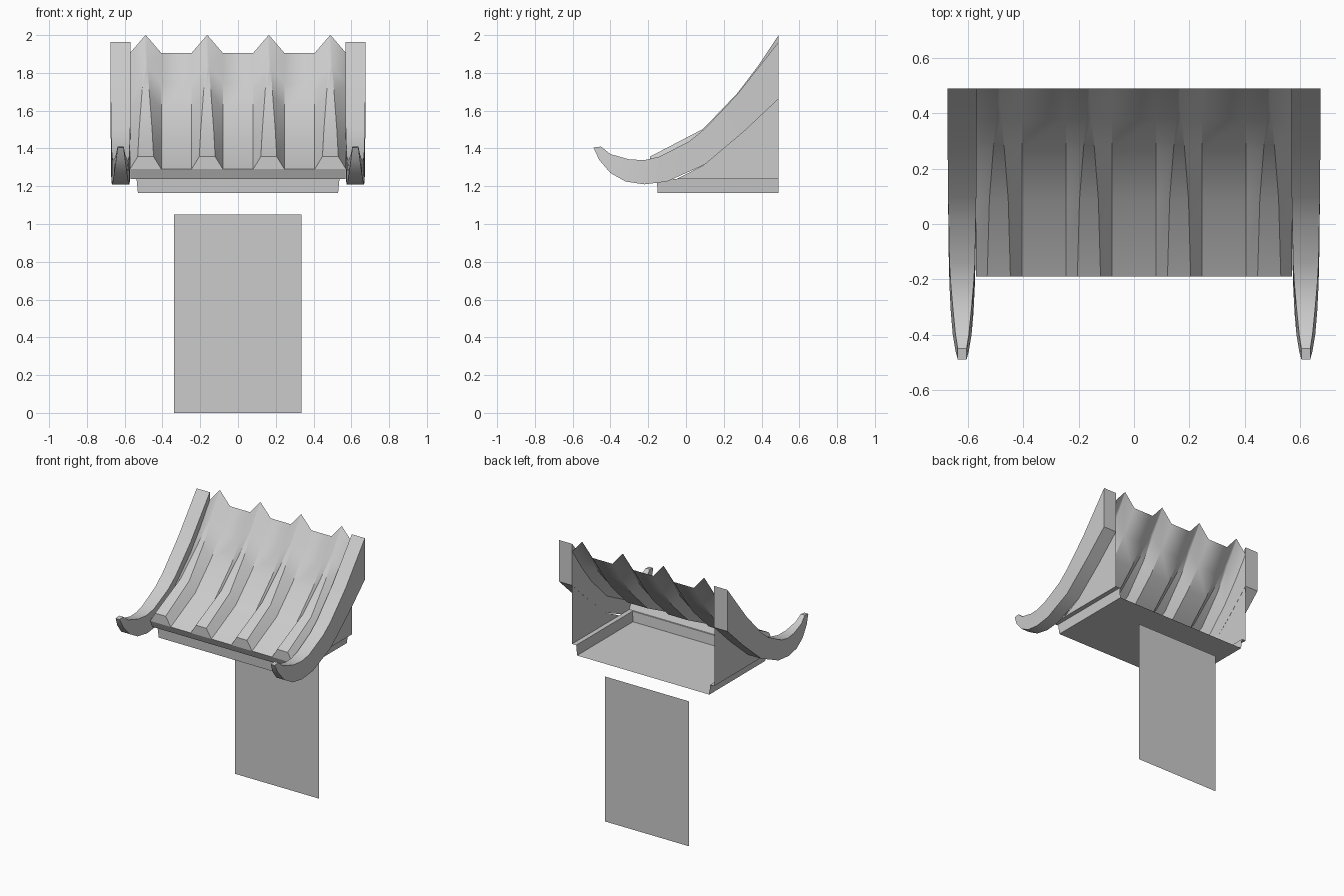
import bpy, math

if "Cube" in bpy.data.objects:
    bpy.data.objects.remove(bpy.data.objects["Cube"])


def make(name, verts, faces, smooth=None):
    mesh = bpy.data.meshes.new(name)
    mesh.from_pydata(verts, [], faces)
    mesh.update()
    ob = bpy.data.objects.new(name, mesh)
    bpy.context.collection.objects.link(ob)
    bpy.ops.object.select_all(action='DESELECT')
    ob.select_set(True)
    bpy.context.view_layer.objects.active = ob
    bpy.ops.object.mode_set(mode='EDIT')
    bpy.ops.mesh.select_all(action='SELECT')
    bpy.ops.mesh.normals_make_consistent(inside=False)
    bpy.ops.object.mode_set(mode='OBJECT')
    if smooth:
        bpy.ops.object.shade_smooth_by_angle(angle=math.radians(smooth))
    return ob


# Corrugated roof sheet: (y, valley z, ridge z, half width of ridge top)
stations = [(-.19, 1.29, 1.357, .042), (.09, 1.43, 1.503, .034),
            (.27, 1.605, 1.69, .02), (.38, 1.745, 1.835, .01), (.49, 1.905, 2.0, 0.001)]
ridges = [-.489, -.163, .163, .489]
verts = []
for y, low, high, w in stations:
    for c in ridges:
        verts += [(c - .083, y, low), (c - w, y, high), (c + w, y, high), (c + .083, y, low)]
n = 4 * len(ridges)
faces = [(j * n + i, j * n + i + 1, (j + 1) * n + i + 1, (j + 1) * n + i)
         for j in range(len(stations) - 1) for i in range(n - 1)]
# closed front ends of the ridges
faces += [(4 * k, 4 * k + 3, 4 * k + 2, 4 * k + 1) for k in range(len(ridges))]
make("roof_sheet", verts, faces, 35)

# Curved side boards with upturned tapered tips
top = [(-.45, 1.41), (-.40, 1.37), (-.30, 1.342), (-.22, 1.338), (-.14, 1.357),
       (.016, 1.437), (.10, 1.505), (.27, 1.685), (.49, 1.963)]
under = [(-.49, 1.405), (-.46, 1.34), (-.40, 1.27), (-.32, 1.225), (-.22, 1.21),
         (-.10, 1.225), (.10, 1.315), (.307, 1.49), (.49, 1.662)]
half = [.016, .024, .034, .041, .046, .049, .051, .0525, .0525]
for side, label in ((-1, "left"), (1, "right")):
    verts = []
    for (ty, tz), (uy, uz), h in zip(top, under, half):
        c = .6215
        verts += [(side * (c - h), ty, tz), (side * (c + h), ty, tz),
                  (side * (c + h), uy, uz), (side * (c - h), uy, uz)]
    faces = [(4 * j + i, 4 * j + (i + 1) % 4, 4 * j + 4 + (i + 1) % 4, 4 * j + 4 + i)
             for j in range(len(top) - 1) for i in range(4)]
    last = 4 * (len(top) - 1)
    faces += [(0, 1, 2, 3), tuple(last + i for i in range(4))]
    make(label + "_side_board", verts, faces, 40)

    # Gable wall under each board
    prof = [(-.05, 1.238), (.49, 1.238)] + under[:5:-1]
    make(label + "_gable_wall", [(side * .57, y, z) for y, z in prof],
         [tuple(range(len(prof)))])

# Open-backed tray: lip strips, low walls and floor
loops = [(.57, -.19, 1.29), (.57, -.165, 1.238), (.537, -.155, 1.238), (.53, -.15, 1.165)]
verts = []
for x, y, z in loops:
    verts += [(-x, .49, z), (-x, y, z), (x, y, z), (x, .49, z)]
faces = [(1, 2, 6, 5)]  # band under the roof's front edge
faces += [(4 * j + i, 4 * j + i + 1, 4 * j + 5 + i, 4 * j + 4 + i)
          for j in (1, 2) for i in range(3)]
faces.append((12, 13, 14, 15))
make("base_tray", verts, faces)

# Flat panel below
make("lower_panel", [(-.338, .45, 0), (.335, .45, 0), (.335, .45, 1.05), (-.338, .45, 1.05)],
     [(0, 1, 2, 3)])
